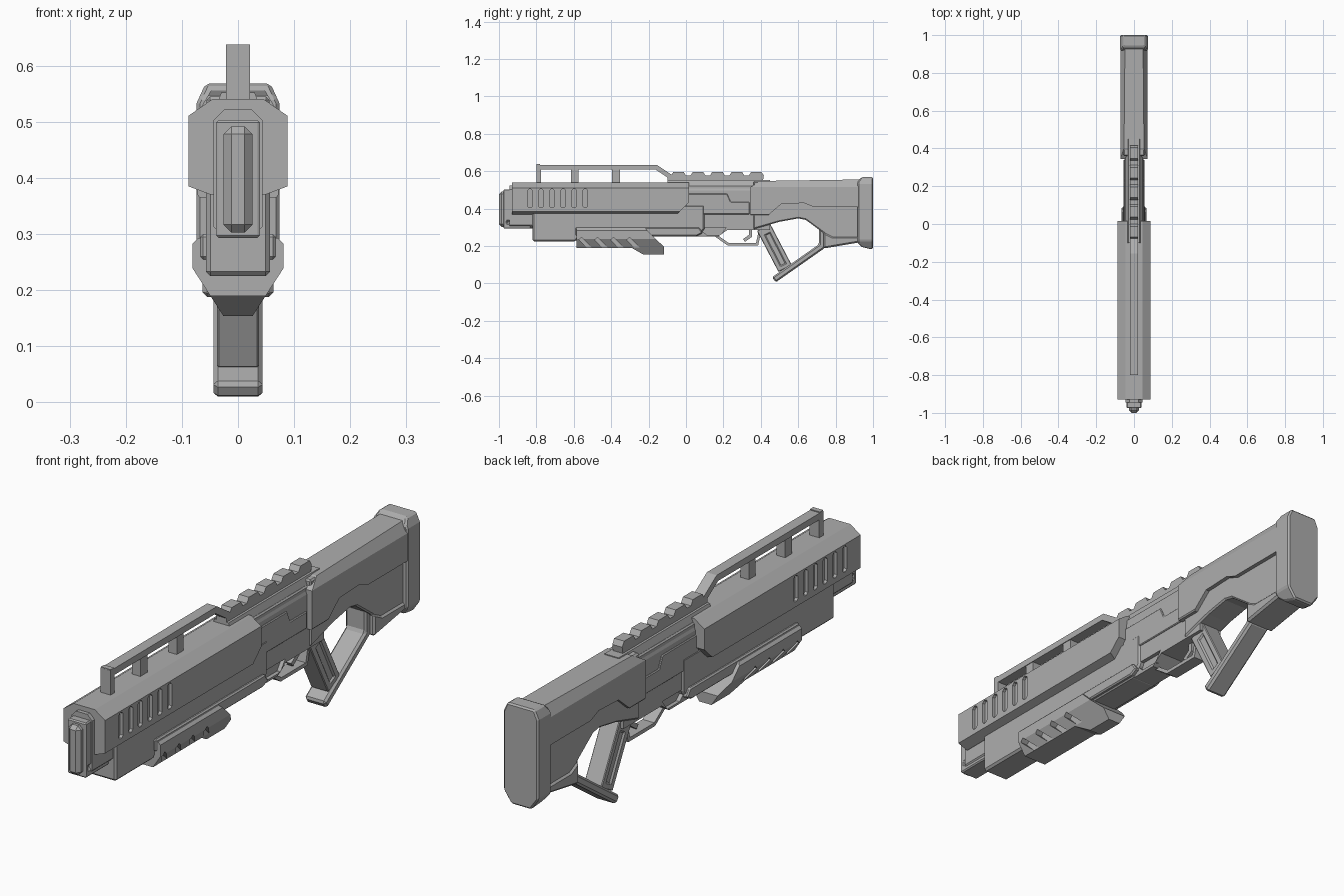
import bpy
import bmesh
from mathutils import Vector

if "Cube" in bpy.data.objects:
    bpy.data.objects.remove(bpy.data.objects["Cube"])

SHADE = (.42, .42, .42, 1)
grey = bpy.data.materials.new("gunmetal_grey")
grey.use_nodes = True
grey.diffuse_color = SHADE
grey.node_tree.nodes["Principled BSDF"].inputs["Base Color"].default_value = SHADE


def add_prism(bm, near, far):
    """Close two matching rings of points into a solid."""
    start = [bm.verts.new(point) for point in near]
    end = [bm.verts.new(point) for point in far]
    bm.faces.new(start)
    bm.faces.new(reversed(end))
    for i in range(len(start)):
        bm.faces.new((start[i - 1], end[i - 1], end[i], start[i]))


def side_prism(bm, outline, left, right):
    add_prism(bm, [(left, y, z) for y, z in outline], [(right, y, z) for y, z in outline])


def finish(name, bm):
    bmesh.ops.recalc_face_normals(bm, faces=bm.faces)
    mesh = bpy.data.meshes.new(name)
    bm.to_mesh(mesh)
    bm.free()
    mesh.materials.append(grey)
    solid = bpy.data.objects.new(name, mesh)
    bpy.context.collection.objects.link(solid)
    return solid


def boolean(solid, bm, operation):
    """Apply a boolean with a temporary cutter."""
    cutter = finish("cutter", bm)
    modifier = solid.modifiers.new("cut", 'BOOLEAN')
    modifier.operation, modifier.solver, modifier.object = operation, 'EXACT', cutter
    bpy.context.view_layer.update()
    graph = bpy.context.evaluated_depsgraph_get()
    mesh = bpy.data.meshes.new_from_object(solid.evaluated_get(graph))
    solid.modifiers.clear()
    solid.data = mesh
    bpy.data.objects.remove(cutter)


def part(name, outline, width, section=None, cuts=(), inner=0, bevel=0):
    """Extrude a side outline to a half width, trim it to a section, then cut both flanks."""
    bm = bmesh.new()
    side_prism(bm, outline, -width, width)
    solid = finish(name, bm)
    if section:
        bm = bmesh.new()
        add_prism(bm, [(x, -2, z) for x, z in section], [(x, 2, z) for x, z in section])
        boolean(solid, bm, 'INTERSECT')
    if cuts:
        bm = bmesh.new()
        for cut in cuts:
            side_prism(bm, cut, inner, width + 1)
            side_prism(bm, cut, -width - 1, -inner)
        boolean(solid, bm, 'DIFFERENCE')
    if bevel:
        modifier = solid.modifiers.new("chamfer", 'BEVEL')
        modifier.width, modifier.segments, modifier.limit_method = bevel, 1, 'ANGLE'


def box(back, front, bottom, top, clip=0):
    """Rectangle outline, with clipped corners if asked."""
    if not clip:
        return [(back, bottom), (front, bottom), (front, top), (back, top)]
    return [(back + clip, bottom), (front - clip, bottom), (front, bottom + clip), (front, top - clip),
            (front - clip, top), (back + clip, top), (back, top - clip), (back, bottom + clip)]


def section(width, bottom, top, low, high):
    """Mirrored cross-section; low and high are corner cuts as (inset, rise)."""
    half = [(width - low[0], bottom), (width, bottom + low[1]),
            (width, top - high[1]), (width - high[0], top)]
    return half + [(-x, z) for x, z in reversed(half)]


def stroke(path, thickness):
    """Outline of a bent bar with mitred corners."""
    points = [Vector(p) for p in path]
    left, right = [], []
    for i, point in enumerate(points):
        before = (point - points[i - 1]).normalized() if i else None
        after = (points[i + 1] - point).normalized() if point is not points[-1] else before
        before = before or after
        normal = Vector((-after.y, after.x)) + Vector((-before.y, before.x))
        normal.normalize()
        offset = normal * thickness / 2 / normal.dot(Vector((-after.y, after.x)))
        left.append(tuple(point + offset))
        right.append(tuple(point - offset))
    return left + right[::-1]


# Upper shroud: two cheeks and a roof, with a row of vents on each flank
vents = []
for i in range(6):
    y = -.834 + i * .059
    vents.append(box(y - .013, y + .013, .405, .505, clip=.008))
part("upper_shroud",
     [(-.93, .36), (-.06, .36), (.015, .432), (.015, .56), (-.93, .56)],
     width=.1, section=section(.088, .37, .541, low=(.04, .015), high=(.043, .03)),
     cuts=vents, inner=.076)

# Muzzle in three nested layers
part("muzzle_collar", box(-.945, -.8, .2, .6), width=.1,
     section=section(.044, .293, .523, low=(.02, .02), high=(.02, .02)))
part("muzzle_block", box(-.975, -.83, .293, .503), width=.039,
     cuts=[box(-.96, -.86, .32, .335)], inner=.03, bevel=.015)
part("muzzle_face", box(-1, -.9, .303, .492), width=.026, bevel=.014)

# Lower forend and its side strip
part("forend_body", [(-.82, .225), (-.59, .225), (-.57, .25), (.06, .25), (.1, .29), (.1, .42), (-.82, .42)],
     width=.057, bevel=.008)
part("side_strip", [(-.59, .255), (.06, .255), (.09, .27), (.07, .3), (-.59, .3)], width=.067, bevel=.005)

# Foregrip with slanted finger grooves
grooves = []
for i in range(4):
    y = -.565 + i * .085
    grooves.append(stroke([(y, .24), (y + .06, .18)], thickness=.02))
part("foregrip",
     [(-.585, .19), (-.29, .19), (-.22, .15), (-.117, .15), (-.117, .195), (-.225, .3), (-.585, .3)],
     width=.1, section=section(.081, .154, .293, low=(.055, .085), high=(.01, .01)),
     cuts=grooves, inner=.05)

# Receiver with a triangular recess and a raised cover
part("receiver",
     [(-.1, .285), (.06, .25), (.17, .25), (.22, .285), (.45, .285), (.45, .56), (-.1, .56)],
     width=.1, section=section(.05, .24, .552, low=(.004, .02), high=(.02, .055)),
     cuts=[[(.065, .3), (.215, .3), (.185, .26), (.11, .26)]], inner=.035)
part("ejection_cover",
     [(0, .37), (.34, .37), (.34, .435), (.24, .435), (.22, .48), (0, .48)], width=.055, bevel=.003)
part("receiver_top_ridge", box(0, .36, .5, .525), width=.046, bevel=.005)

# Trigger guard and trigger
part("trigger_guard", stroke([(.14, .27), (.225, .21), (.38, .21), (.4, .3)], thickness=.014), width=.025)
part("trigger", stroke([(.345, .3), (.345, .255), (.31, .23)], thickness=.018), width=.012)

# Pistol grip with recessed panels, and the strut from its foot to the stock
part("pistol_grip", stroke([(.415, .3), (.53, .08)], thickness=.08), width=.037,
     cuts=[stroke([(.435, .265), (.52, .1)], thickness=.03)], inner=.031, bevel=.01)
part("grip_loop", stroke([(.47, .02), (.727, .2), (.727, .3)], thickness=.034), width=.044, bevel=.008)

# Stock core, cheek panels, lower pad and butt plate
part("stock_core",
     [(.36, .29), (.5, .33), (.6, .348), (.64, .34), (.735, .27), (.75, .215),
      (.93, .24), (.93, .545), (.36, .545)], width=.056, bevel=.006)
part("stock_cheek",
     [(.345, .365), (.44, .365), (.51, .425), (.63, .43), (.68, .41), (.93, .41),
      (.93, .556), (.4, .548), (.345, .515)],
     width=.1, section=section(.072, .36, .556, low=(.008, .01), high=(.024, .04)))
part("stock_lower_pad", [(.735, .187), (.93, .22), (.93, .25), (.785, .25), (.735, .275)],
     width=.063, bevel=.008)
part("butt_plate", [(.918, .215), (.94, .195), (1, .18), (1, .57), (.94, .57), (.918, .545)],
     width=.1, section=section(.074, .184, .568, low=(.032, .045), high=(.016, .035)), bevel=.006)

# Toothed top rail
rail = [(.41, .54), (-.1, .54), (-.1, .577)]
for i in range(5):
    y = -.04 + i * .104
    rail += [(y - .04, .577), (y - .028, .596), (y + .028, .596), (y + .04, .577)]
part("top_rail", rail, width=.021)

# Carry bar and its posts
part("carry_bar", stroke([(-.788, .53), (-.788, .622), (-.16, .622), (-.07, .562)], thickness=.025), width=.021)
part("carry_bar_front_lip", box(-.8, -.78, .62, .638), width=.021)
for place, y in (("front", -.595), ("rear", -.375)):
    part(place + "_bar_post", box(y - .021, y + .021, .53, .615), width=.018)
